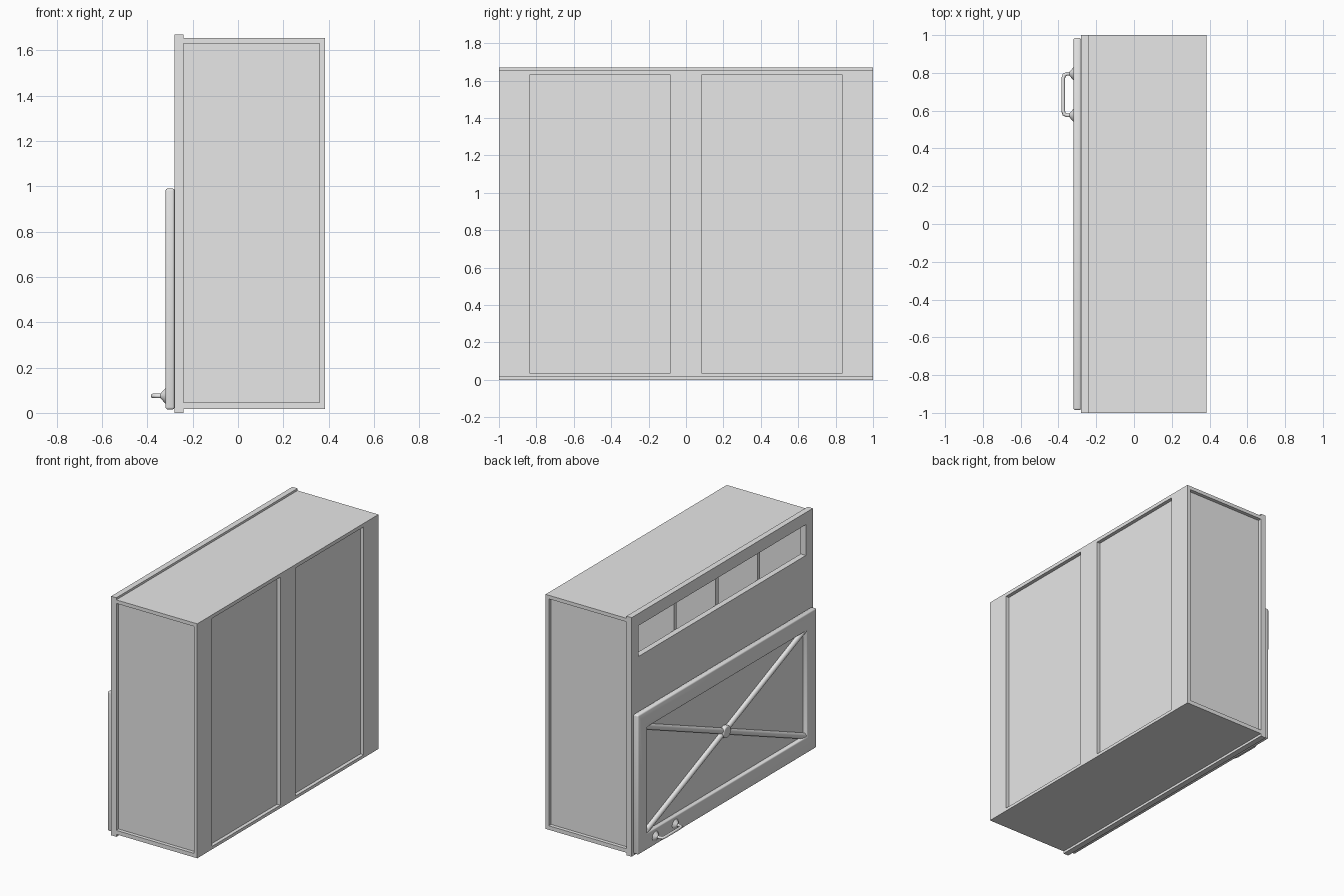
import bpy, math
from mathutils import Vector

old = bpy.data.objects.get("Cube")
if old:
    bpy.data.objects.remove(old, do_unlink=True)

grey = bpy.data.materials.new("light_grey")
grey.use_nodes = True
grey.diffuse_color = (0.8, 0.8, 0.8, 1)
grey.node_tree.nodes["Principled BSDF"].inputs["Base Color"].default_value = (0.8, 0.8, 0.8, 1)


def activate(ob):
    bpy.ops.object.select_all(action='DESELECT')
    ob.select_set(True)
    bpy.context.view_layer.objects.active = ob


def finish(ob, name):
    ob.name = name
    ob.data.materials.clear()
    ob.data.materials.append(grey)
    return ob


def box(name, x, y, z):
    """Box from three (low, high) ranges."""
    bpy.ops.mesh.primitive_cube_add(size=1)
    ob = bpy.context.object
    mid = Vector([(r[0] + r[1]) / 2 for r in (x, y, z)])
    size = [r[1] - r[0] for r in (x, y, z)]
    for v in ob.data.vertices:
        v.co = Vector([c * s for c, s in zip(v.co, size)]) + mid
    return finish(ob, name)


def cut(ob, x, y, z):
    """Cut a box-shaped opening out of a part."""
    tool = box("cutter", x, y, z)
    tool.hide_render = True
    activate(ob)
    mod = ob.modifiers.new("opening", 'BOOLEAN')
    mod.operation, mod.solver, mod.object = 'DIFFERENCE', 'EXACT', tool
    bpy.ops.object.modifier_apply(modifier=mod.name)
    bpy.data.objects.remove(tool, do_unlink=True)


def smooth(ob, angle=35):
    activate(ob)
    bpy.ops.object.shade_smooth_by_angle(angle=math.radians(angle))


# Hollow cabinet body with recessed end and rear panels
body = box("cabinet_body", (-0.24, 0.385), (-1, 1), (0.017, 1.655))
cut(body, (-0.3, 0.345), (-0.96, 0.96), (0.05, 1.62))
for s in (-1, 1):
    cut(body, (-0.3, 0.36), tuple(sorted((s * 0.975, s * 1.1))), (0.045, 1.63))
    cut(body, (0.36, 0.5), tuple(sorted((s * 0.083, s * 0.838))), (0.038, 1.63))

# Face board with a long window opening
board = box("face_board", (-0.28, -0.24), (-1, 1), (0, 1.67))
cut(board, (-0.3, -0.2), (-0.923, 0.923), (1.37, 1.585))

# Upright dividers behind the opening
for i, y in enumerate((-0.4615, 0, 0.4615)):
    box(f"divider_{i + 1}", (-0.24, 0.35), (y - 0.015, y + 0.015), (0.045, 1.625))

# Door frame with rounded edges, and its thin inner panel
door = box("door_frame", (-0.32, -0.28), (-0.985, 0.985), (0.015, 0.99))
cut(door, (-0.4, -0.2), (-0.88, 0.88), (0.13, 0.87))
bevel = door.modifiers.new("rounded_edges", 'BEVEL')
bevel.width, bevel.segments, bevel.limit_method = 0.01, 3, 'ANGLE'
activate(door)
bpy.ops.object.modifier_apply(modifier=bevel.name)
smooth(door)
box("door_panel", (-0.29, -0.281), (-0.9, 0.9), (0.11, 0.89))

# Crossed rounded braces
length = math.hypot(1.76, 0.74)
for side, s in (("rising", 1), ("falling", -1)):
    bpy.ops.mesh.primitive_cylinder_add(
        vertices=16, radius=0.02, depth=length, location=(-0.295, 0, 0.5),
        rotation=(s * math.atan2(1.76, 0.74), 0, 0))
    smooth(finish(bpy.context.object, f"{side}_brace"))

# Round boss where the braces cross
bpy.ops.mesh.primitive_cylinder_add(vertices=24, radius=0.042, depth=0.032,
                                    location=(-0.305, 0, 0.5),
                                    rotation=(0, math.pi / 2, 0))
boss = finish(bpy.context.object, "brace_boss")
rim = boss.modifiers.new("soft_rim", 'BEVEL')
rim.width, rim.segments = 0.008, 3
smooth(boss)

# Bent handle bar on two flared mounts
curve = bpy.data.curves.new("handle_bar", 'CURVE')
curve.dimensions = '3D'
curve.bevel_depth, curve.bevel_resolution = 0.010, 3
path = [(-0.315, 0.795), (-0.355, 0.795), (-0.370, 0.788), (-0.375, 0.770),
        (-0.375, 0.600), (-0.370, 0.582), (-0.355, 0.575), (-0.315, 0.575)]
spline = curve.splines.new('POLY')
spline.points.add(len(path) - 1)
for p, (x, y) in zip(spline.points, path):
    p.co = (x, y, 0.075, 1)
bar = bpy.data.objects.new("handle_bar", curve)
bpy.context.collection.objects.link(bar)
activate(bar)
bpy.ops.object.convert(target='MESH')
smooth(finish(bpy.context.object, "handle_bar"), 50)
for i, y in enumerate((0.575, 0.795)):
    bpy.ops.mesh.primitive_cone_add(vertices=20, radius1=0.036, radius2=0.011,
                                    depth=0.022, location=(-0.330, y, 0.075),
                                    rotation=(0, -math.pi / 2, 0))
    smooth(finish(bpy.context.object, f"handle_mount_{i + 1}"))
